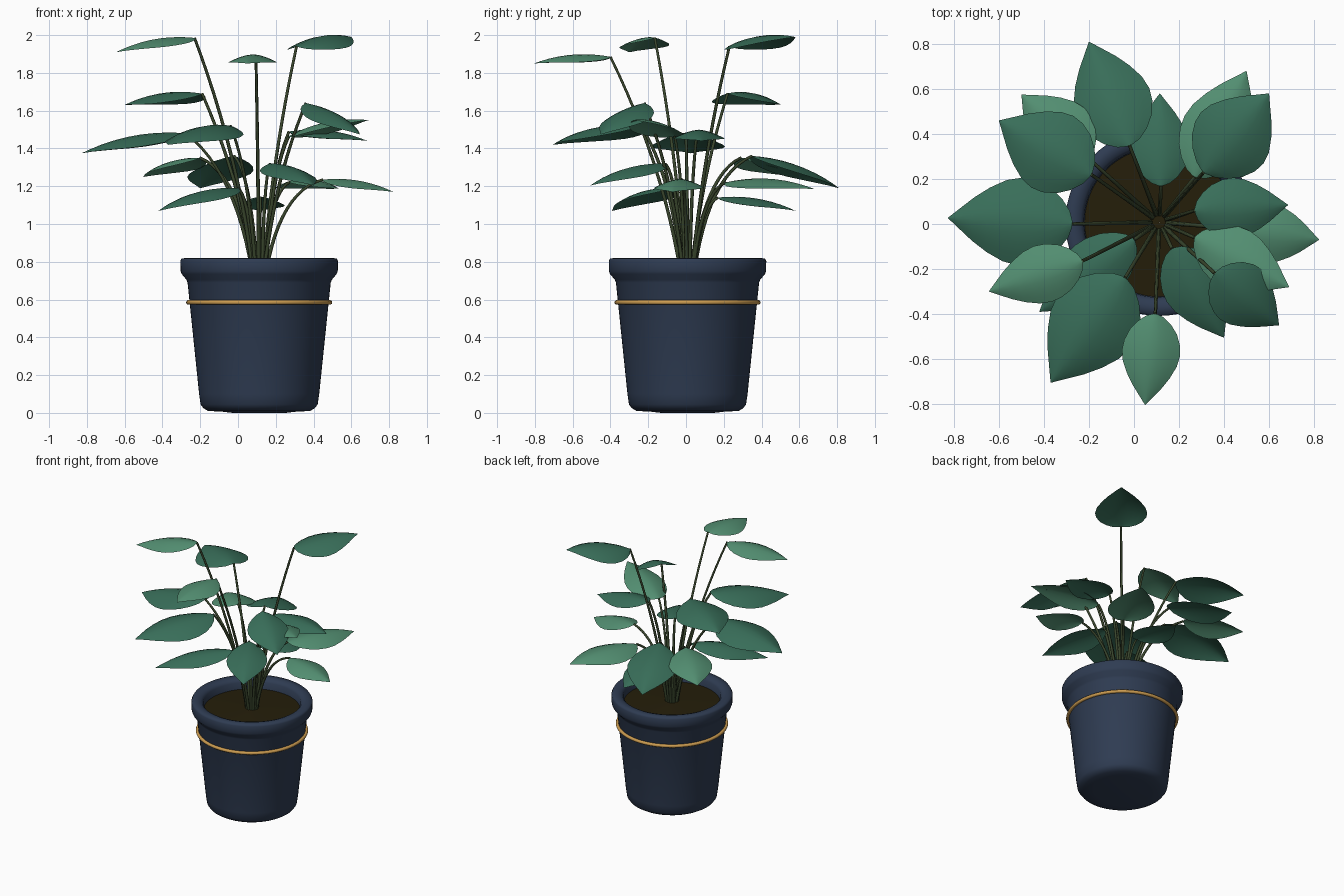
import bpy
import math
from mathutils import Vector

default_cube = bpy.data.objects.get("Cube")
if default_cube:
    bpy.data.objects.remove(default_cube, do_unlink=True)


def make_material(name, colour):
    material = bpy.data.materials.new(name)
    material.use_nodes = True
    material.diffuse_color = (*colour, 1)
    shader = material.node_tree.nodes["Principled BSDF"]
    shader.inputs["Base Color"].default_value = (*colour, 1)
    shader.inputs["Roughness"].default_value = 0.6
    return material


navy = make_material("navy glaze", (0.028, 0.045, 0.085))
gold = make_material("gold", (0.6, 0.33, 0.08))
earth = make_material("dark soil", (0.018, 0.013, 0.003))
stem_green = make_material("stem green", (0.04, 0.06, 0.025))
deep_green = make_material("deep leaf green", (0.04, 0.155, 0.1))
light_green = make_material("light leaf green", (0.085, 0.27, 0.165))

CENTRE = Vector((0.112, 0.008, 0))


def add_mesh(name, verts, faces, material, sharp_angle=40):
    mesh = bpy.data.meshes.new(name)
    mesh.from_pydata(verts, [], faces)
    mesh.materials.append(material)
    obj = bpy.data.objects.new(name, mesh)
    bpy.context.collection.objects.link(obj)
    bpy.ops.object.select_all(action="DESELECT")
    obj.select_set(True)
    bpy.context.view_layer.objects.active = obj
    bpy.ops.object.shade_smooth_by_angle(angle=math.radians(sharp_angle))
    return obj


def lathe(name, profile, material, segments=64, sharp_angle=40):
    """Turn a (radius, height) profile around the pot axis."""
    verts = []
    for radius, height in profile:
        for i in range(segments):
            a = math.tau * i / segments
            verts.append(CENTRE + Vector((radius * math.cos(a), radius * math.sin(a), height)))
    faces = []
    for row in range(len(profile) - 1):
        for i in range(segments):
            j = (i + 1) % segments
            low, high = row * segments, (row + 1) * segments
            faces.append((low + i, low + j, high + j, high + i))
    return add_mesh(name, verts, faces, material, sharp_angle)


# Pot: underside, tapered wall, flared collar, rounded lip and inner wall
lathe("pot", [(0.001, 0), (0.14, 0), (0.2, 0.007), (0.27, 0.01), (0.295, 0.025),
              (0.31, 0.045), (0.318, 0.1), (0.379, 0.69), (0.385, 0.705),
              (0.41, 0.735), (0.416, 0.75), (0.417, 0.805), (0.41, 0.818),
              (0.375, 0.82), (0.35, 0.812), (0.335, 0.795), (0.33, 0.72)],
      navy, sharp_angle=60)

# Soil, slightly raised in the middle
lathe("soil", [(0.334, 0.745), (0.2, 0.752), (0.001, 0.76)], earth)

# Band around the pot
bpy.ops.mesh.primitive_torus_add(location=CENTRE + Vector((0, 0, 0.585)),
                                 major_radius=0.375, minor_radius=0.012,
                                 major_segments=64, minor_segments=10)
band = bpy.context.object
band.name = "gold_band"
band.data.materials.append(gold)
bpy.ops.object.shade_smooth_by_angle(angle=math.radians(60))


# Half width of a blade from its base to its tip, as a share of the widest point
OUTLINE = [(0, 0.06), (0.03, 0.3), (0.1, 0.57), (0.2, 0.81), (0.32, 0.96), (0.43, 1),
           (0.55, 0.93), (0.68, 0.74), (0.8, 0.5), (0.91, 0.23), (1, 0.01)]


def add_leaf(name, base, tip, width, material):
    """An ovate blade, arched along its length and drooping to both sides."""
    along = tip - base
    side = Vector((-along.y, along.x, 0)).normalized()
    normal = along.cross(side).normalized()
    columns = 8
    verts, faces = [], []
    for t, share in OUTLINE:
        arch = normal * (along.length * 0.28 * t * (1 - t))
        half = share * width / 2
        for c in range(columns + 1):
            v = 2 * c / columns - 1
            droop = normal * (abs(v) ** 1.6 * half * 0.33)
            verts.append(base + along * t + side * (v * half) + arch - droop)
    for row in range(len(OUTLINE) - 1):
        for c in range(columns):
            a = row * (columns + 1) + c
            b = a + columns + 1
            faces.append((a, b, b + 1, a + 1))
    add_mesh(name, verts, faces, material, 60)


def add_stem(name, end):
    """A tapered stalk that rises from the soil and bends out to the blade."""
    outward = (end - CENTRE) * Vector((1, 1, 0)).length / math.sqrt(2)
    outward.z = 0
    start = CENTRE + outward.normalized() * 0.035 + Vector((0, 0, 0.74))
    bend = min(0.88, max(0.5, 0.5 + 1.7 - end.z))
    control = start.lerp(end, 0.25)
    control.z = start.z + (end.z - start.z) * bend
    curve = bpy.data.curves.new(name, "CURVE")
    curve.dimensions = "3D"
    curve.bevel_depth = 0.01
    curve.bevel_resolution = 1
    curve.use_fill_caps = True
    spline = curve.splines.new("POLY")
    steps = 12
    spline.points.add(steps)
    for i, point in enumerate(spline.points):
        t = i / steps
        spot = start.lerp(control, t).lerp(control.lerp(end, t), t)
        point.co = (*spot, 1)
        point.radius = 1.1 - 0.35 * t
    curve.materials.append(stem_green)
    bpy.context.collection.objects.link(bpy.data.objects.new(name, curve))


# Each leaf: blade base, blade tip, width
DEEP_LEAVES = [
    ((-0.02, 0.35, 1.36), (-0.2, 0.81, 1.19), 0.35),
    ((-0.19, 0.22, 1.69), (-0.6, 0.46, 1.63), 0.37),
    ((0.12, 0.17, 1.14), (0.115, 0.58, 1.07), 0.26),
    ((0.31, 0.23, 1.94), (0.6, 0.58, 1.99), 0.36),
    ((0, -0.07, 1.19), (-0.42, -0.39, 1.07), 0.28),
    ((0.27, 0.06, 1.49), (0.685, 0.085, 1.44), 0.27),
    ((0.36, -0.22, 1.64), (0.645, -0.45, 1.475), 0.29),
    ((0.17, -0.11, 1.32), (0.4, -0.505, 1.205), 0.28),
    ((-0.04, -0.24, 1.52), (-0.37, -0.705, 1.42), 0.4),
    ((-0.275, 0, 1.48), (-0.827, 0.027, 1.375), 0.39),
]
LIGHT_LEAVES = [
    ((-0.2, 0.29, 1.35), (-0.5, 0.575, 1.25), 0.3),
    ((0.27, 0.21, 1.22), (0.5, 0.68, 1.185), 0.32),
    ((-0.23, -0.165, 1.985), (-0.645, -0.3, 1.91), 0.26),
    ((0.45, -0.02, 1.235), (0.823, -0.07, 1.17), 0.26),
    ((0.27, -0.06, 1.465), (0.69, -0.28, 1.55), 0.28),
    ((0.095, -0.4, 1.885), (0.05, -0.805, 1.85), 0.26),
]
for label, material, leaves in (("deep", deep_green, DEEP_LEAVES),
                                ("light", light_green, LIGHT_LEAVES)):
    for number, (base, tip, width) in enumerate(leaves, 1):
        add_leaf(f"{label}_leaf_{number}", Vector(base), Vector(tip), width, material)
        add_stem(f"{label}_leaf_stem_{number}", Vector(base))
